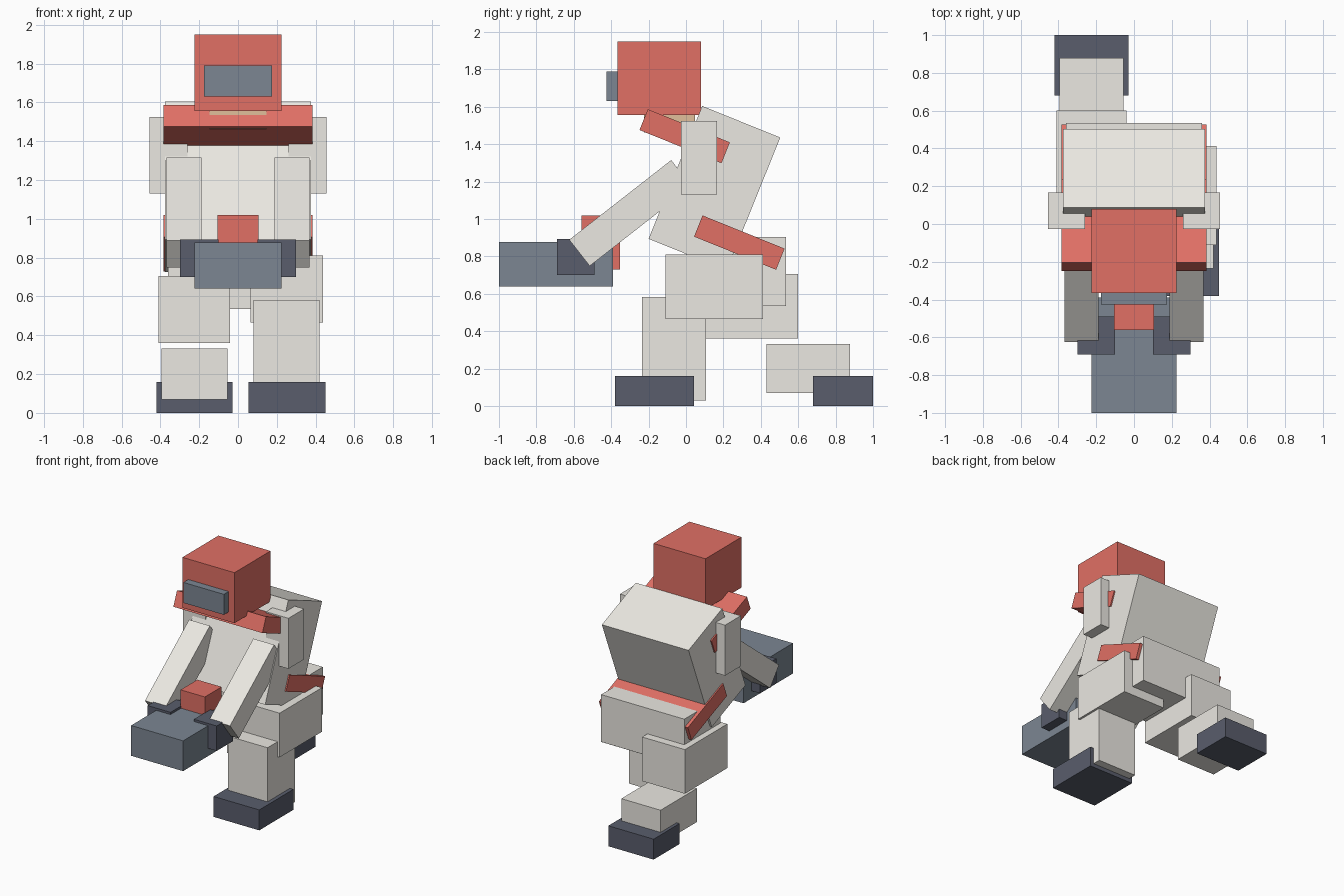
import bpy
from math import radians
from mathutils import Matrix

if "Cube" in bpy.data.objects:
    bpy.data.objects.remove(bpy.data.objects["Cube"])


def material(name, rgb):
    m = bpy.data.materials.new(name)
    m.diffuse_color = (*rgb, 1)
    m.use_nodes = True
    m.node_tree.nodes["Principled BSDF"].inputs["Base Color"].default_value = m.diffuse_color
    return m


CREAM = material("cream", (0.83, 0.81, 0.76))
RED = material("red", (0.75, 0.16, 0.13))
DARK = material("dark", (0.10, 0.11, 0.15))
STEEL = material("steel", (0.20, 0.24, 0.29))
SKIN = material("skin", (0.75, 0.52, 0.33))


def block(name, center, size, mat, tilt=0):
    """Box with its own size, tilted about the x axis."""
    bpy.ops.mesh.primitive_cube_add(size=1)
    ob = bpy.context.object
    ob.name = name
    ob.data.transform(Matrix.Rotation(radians(tilt), 4, 'X') @ Matrix.Diagonal((*size, 1)))
    ob.location = center
    ob.data.materials.append(mat)
    return ob


def span(name, x, y, z, mat):
    """Upright box from its limits on each axis."""
    lim = (x, y, z)
    return block(name, [(a + b) / 2 for a, b in lim], [b - a for a, b in lim], mat)


# head and neck
span("head", (-0.225, 0.225), (-0.365, 0.08), (1.555, 1.95), RED)
span("visor", (-0.175, 0.175), (-0.425, -0.34), (1.63, 1.79), STEEL)
span("neck", (-0.147, 0.147), (-0.225, 0.047), (1.463, 1.60), SKIN)

# leaning torso with its two bands, and the hips
block("torso", (0, 0.152, 1.165), (0.75, 0.45, 0.766), CREAM, -22)
block("collar", (0, -0.007, 1.443), (0.77, 0.473, 0.12), RED, -22)
block("belt", (0, 0.285, 0.874), (0.77, 0.473, 0.122), RED, -22)
span("hips", (-0.36, 0.36), (0.085, 0.535), (0.535, 0.905), CREAM)

# arms
for side, s in (("left", -1), ("right", 1)):
    block(side + "_upper_arm", (s * 0.358, 0.07, 1.328), (0.195, 0.194, 0.395), CREAM)
    block(side + "_forearm", (s * 0.278, -0.297, 1.032), (0.18, 0.692, 0.178), CREAM, 38)
    block(side + "_hand", (s * 0.2, -0.59, 0.797), (0.198, 0.2, 0.195), DARK)

# front leg
span("right_thigh", (0.065, 0.437), (-0.11, 0.413), (0.465, 0.81), CREAM)
span("right_shin", (0.08, 0.42), (-0.235, 0.107), (0.03, 0.583), CREAM)
span("right_foot", (0.055, 0.45), (-0.38, 0.043), (0, 0.16), DARK)

# trailing leg
span("left_thigh", (-0.41, -0.04), (0.075, 0.60), (0.36, 0.705), CREAM)
span("left_shin", (-0.395, -0.055), (0.43, 0.878), (0.07, 0.333), CREAM)
span("left_foot", (-0.42, -0.028), (0.68, 1.0), (0, 0.16), DARK)

# held device
span("device_body", (-0.225, 0.225), (-1.0, -0.39), (0.64, 0.877), STEEL)
span("device_grip", (-0.105, 0.105), (-0.56, -0.353), (0.73, 1.02), RED)
